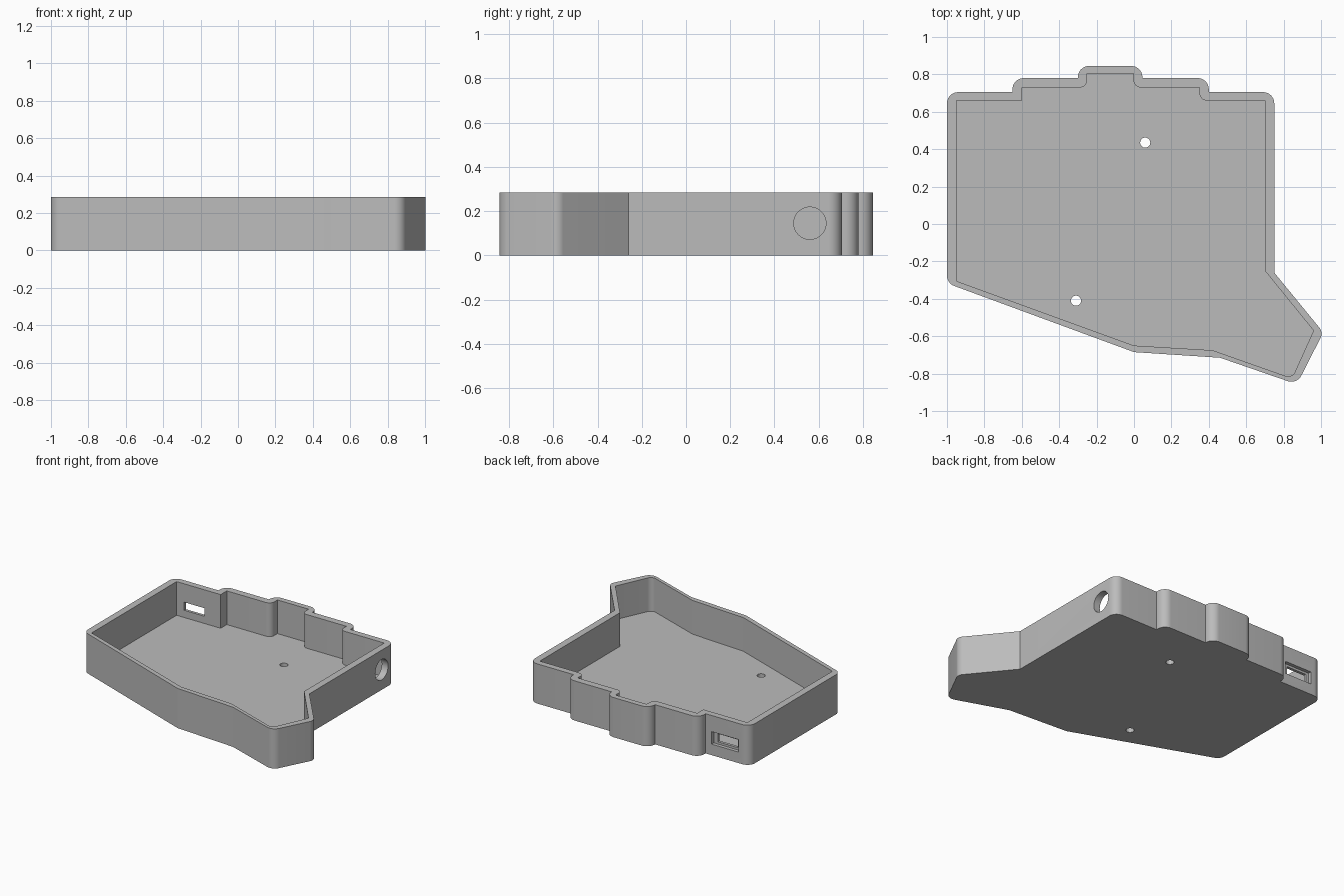
import bpy, bmesh, math
from mathutils import Vector, Matrix

cube = bpy.data.objects.get("Cube")
if cube:
    bpy.data.objects.remove(cube, do_unlink=True)

HEIGHT, FLOOR, R, r = 0.285, 0.043, 0.06, 0.04

grey = bpy.data.materials.new("mid grey")
grey.use_nodes = True
COLOUR = (0.5, 0.5, 0.5, 1)
grey.diffuse_color = COLOUR
grey.node_tree.nodes["Principled BSDF"].inputs["Base Color"].default_value = COLOUR


def fillet(corners, steps=10):
    """Round each (x, y, radius) corner of a closed outline."""
    out = []
    for i, (x, y, rad) in enumerate(corners):
        p = Vector((x, y))
        if not rad:
            out.append(p)
            continue
        a = (Vector(corners[i - 1][:2]) - p).normalized()
        b = (Vector(corners[(i + 1) % len(corners)][:2]) - p).normalized()
        half = a.angle(b) / 2
        centre = p + (a + b).normalized() * rad / math.sin(half)
        start = p + a * rad / math.tan(half) - centre
        end = p + b * rad / math.tan(half) - centre
        sweep = start.angle_signed(end)
        for k in range(steps + 1):
            out.append(centre + Matrix.Rotation(-sweep * k / steps, 2) @ start)
    return out


def make_object(name, bm):
    bmesh.ops.recalc_face_normals(bm, faces=bm.faces)
    mesh = bpy.data.meshes.new(name)
    bm.to_mesh(mesh)
    bm.free()
    mesh.materials.append(grey)
    obj = bpy.data.objects.new(name, mesh)
    bpy.context.collection.objects.link(obj)
    return obj


def prism(name, outline, z0, z1):
    bm = bmesh.new()
    face = bm.faces.new([bm.verts.new((p.x, p.y, z0)) for p in outline])
    top = bmesh.ops.extrude_face_region(bm, geom=[face])["geom"]
    verts = [v for v in top if isinstance(v, bmesh.types.BMVert)]
    bmesh.ops.translate(bm, verts=verts, vec=(0, 0, z1 - z0))
    return make_object(name, bm)


def box(name, centre, size):
    bm = bmesh.new()
    bmesh.ops.create_cube(bm, size=1, matrix=Matrix.LocRotScale(Vector(centre), None, Vector(size)))
    return make_object(name, bm)


def cylinder(name, centre, radius, depth, turn=None):
    bm = bmesh.new()
    matrix = Matrix.Translation(centre)
    if turn:
        matrix = matrix @ Matrix.Rotation(math.pi / 2, 4, turn)
    bmesh.ops.create_cone(bm, cap_ends=True, segments=40, radius1=radius,
                          radius2=radius, depth=depth, matrix=matrix)
    return make_object(name, bm)


# Outer wall outline, clockwise from the back corner
outer = [(-1, .705, R), (-.65, .705, 0), (-.65, .78, R), (-.30, .78, 0),
         (-.30, .845, R), (.045, .845, R), (.045, .78, 0), (.40, .78, R),
         (.40, .705, 0), (.75, .705, R), (.75, -.26, 0), (1.012, -.58, .05),
         (.871, -.857, R), (.46, -.715, 0), (0, -.685, 0), (-1, -.317, R)]
# Cavity outline
inner = [(-.95, .66, 0), (-.60, .66, 0), (-.60, .73, 0), (-.25, .73, r),
         (-.25, .805, 0), (-.003, .805, 0), (-.003, .73, r), (.35, .73, 0),
         (.35, .66, r), (.70, .66, 0), (.70, -.25, 0), (.96, -.57, 0),
         (.845, -.825, r), (.42, -.675, 0), (0, -.65, 0), (-.95, -.305, 0)]

tray = prism("case_tray", fillet(outer), 0, HEIGHT)

# Cavity, floor holes, round side port, recessed slot in the back wall
cutters = [
    prism("cavity", fillet(inner), FLOOR, HEIGHT + .1),
    cylinder("floor_hole_back", (.06, .435, 0), .027, .3),
    cylinder("floor_hole_front", (-.31, -.41, 0), .027, .3),
    cylinder("side_port", (.725, .56, .145), .073, .15, "Y"),
    box("slot", (-.81, .68, .124), (.16, .2, .058)),
    box("slot_recess", (-.805, .73, .124), (.215, .1, .09)),
]
for cutter in cutters:
    cutter.hide_render = True
    mod = tray.modifiers.new(cutter.name, "BOOLEAN")
    mod.operation, mod.solver, mod.object = "DIFFERENCE", "EXACT", cutter

# Apply the cuts and drop the cutters
bpy.context.view_layer.update()
evaluated = tray.evaluated_get(bpy.context.evaluated_depsgraph_get())
cut_mesh = bpy.data.meshes.new_from_object(evaluated)
tray.modifiers.clear()
tray.data = cut_mesh
for cutter in cutters:
    bpy.data.objects.remove(cutter, do_unlink=True)
tray.data.materials.clear()
tray.data.materials.append(grey)
for poly in tray.data.polygons:
    poly.material_index = 0

# Smooth the rounded corners, keep the edges crisp
bpy.ops.object.select_all(action="DESELECT")
tray.select_set(True)
bpy.context.view_layer.objects.active = tray
bpy.ops.object.shade_smooth_by_angle(angle=math.radians(13))
